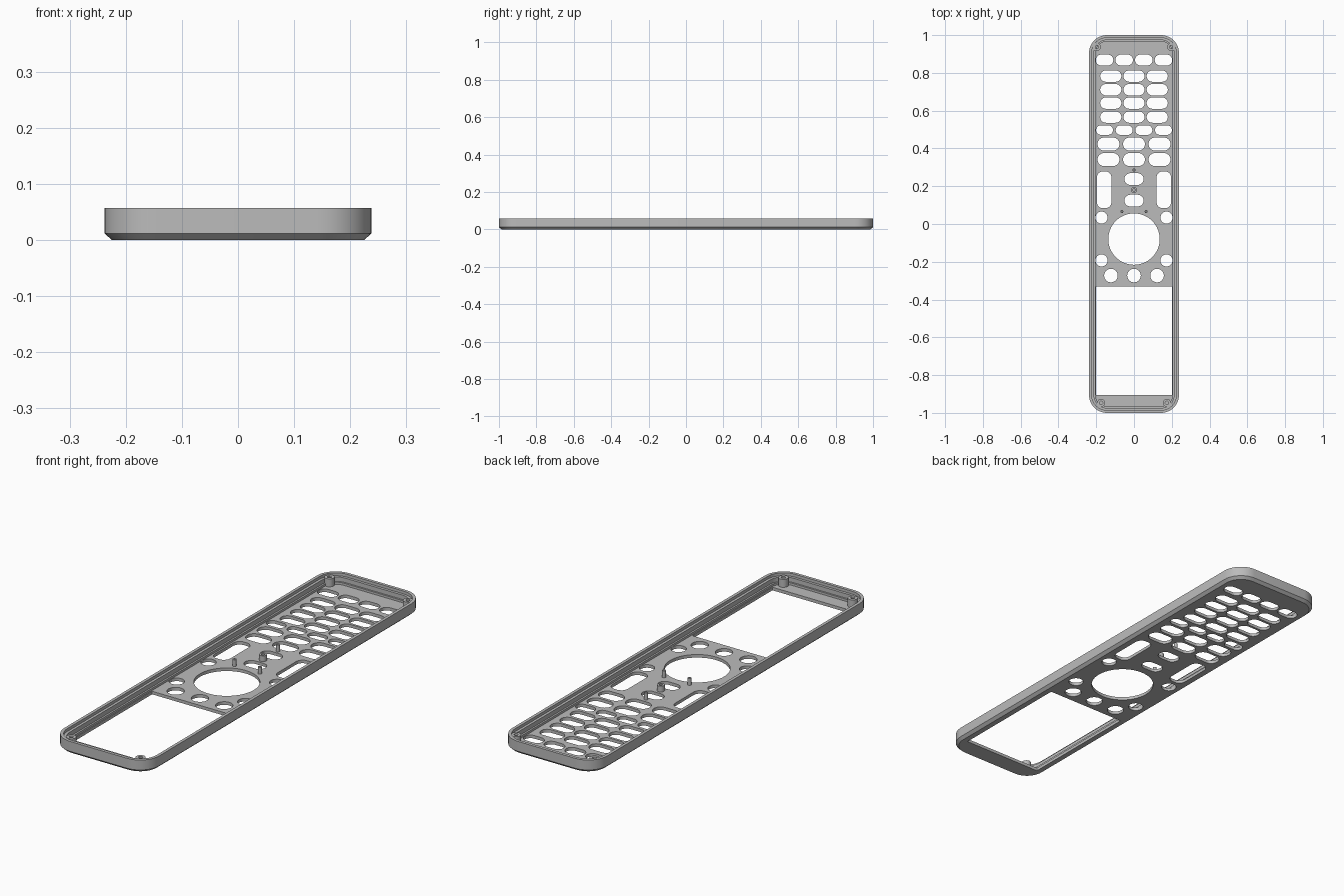
import bpy, bmesh, math

if "Cube" in bpy.data.objects:
    bpy.data.objects.remove(bpy.data.objects["Cube"])

grey = bpy.data.materials.new("plastic grey")
grey.diffuse_color = (0.5, 0.5, 0.5, 1)
grey.use_nodes = True
grey.node_tree.nodes["Principled BSDF"].inputs["Base Color"].default_value = grey.diffuse_color

HX, HY, H, FLOOR = 0.238, 1.0, 0.057, 0.014


def rounded(cx, cy, hx, hy, r, seg):
    """Outline of a rounded rectangle, counter-clockwise."""
    r = min(r, hx, hy)
    pts = []
    for sx, sy, a0 in ((1, 1, 0), (-1, 1, 90), (-1, -1, 180), (1, -1, 270)):
        for i in range(seg + 1):
            a = math.radians(a0 + 90 * i / seg)
            p = (cx + sx * (hx - r) + r * math.cos(a), cy + sy * (hy - r) + r * math.sin(a))
            if not pts or math.dist(p, pts[-1]) > 1e-5:
                pts.append(p)
    if math.dist(pts[0], pts[-1]) < 1e-5:
        pts.pop()
    return pts


def bridge(bm, rings, closed=False):
    n = len(rings[0])
    pairs = list(zip(rings, rings[1:])) + ([(rings[-1], rings[0])] if closed else [])
    for a, b in pairs:
        for i in range(n):
            bm.faces.new((a[i], a[(i + 1) % n], b[(i + 1) % n], b[i]))


def finish(name, bm):
    bmesh.ops.recalc_face_normals(bm, faces=bm.faces)
    me = bpy.data.meshes.new(name)
    bm.to_mesh(me)
    bm.free()
    me.materials.append(grey)
    ob = bpy.data.objects.new(name, me)
    bpy.context.collection.objects.link(ob)
    return ob


def smooth(ob):
    bpy.ops.object.select_all(action='DESELECT')
    ob.select_set(True)
    bpy.context.view_layer.objects.active = ob
    bpy.ops.object.shade_smooth_by_angle(angle=math.radians(30))


# Shell tray: chamfered outside, stepped inside (inset, height)
bm = bmesh.new()
rings = []
for inset, z in ((0.013, 0), (0, 0.012), (0, H), (0.014, H), (0.014, 0.044),
                 (0.026, 0.044), (0.026, 0.024), (0.034, 0.024), (0.034, FLOOR)):
    pts = rounded(0, 0, HX - inset, HY - inset, 0.095 - inset, 10)
    rings.append([bm.verts.new((x, y, z)) for x, y in pts])
bridge(bm, rings)
bm.faces.new(rings[0])
bm.faces.new(rings[-1])
shell = finish("shell", bm)

# Openings: (x, y, width, height, corner radius)
holes = [(0, -0.618, 0.4, 0.575, 0.002), (0, -0.08, 0.272, 0.272, 1)]
holes += [(x, 0.868, 0.093, 0.058, 1) for x in (-0.156, -0.052, 0.052, 0.156)]
holes += [(x, 0.497, 0.09, 0.05, 1) for x in (-0.156, -0.052, 0.052, 0.156)]
holes += [(x, y, 0.112, 0.06, 1) for x in (-0.123, 0, 0.123)
          for y in (0.783, 0.711, 0.64, 0.566)]
holes += [(x, y, 0.116, 0.069, 1) for x in (-0.135, 0, 0.135) for y in (0.423, 0.341)]
holes += [(0, y, 0.102, 0.062, 1) for y in (0.238, 0.124)]
holes += [(x, -0.273, 0.072, 0.072, 1) for x in (-0.122, 0, 0.122)]
for s in (-1, 1):
    holes.append((s * 0.158, 0.181, 0.077, 0.195, 0.032))
    holes += [(s * 0.172, y, 0.064, 0.064, 1) for y in (0.034, -0.193)]

bm = bmesh.new()
for x, y, w, h, r in holes:
    pts = rounded(x, y, w / 2, h / 2, r, 16 if w > 0.2 else 8)
    lo, hi = ([bm.verts.new((px, py, z)) for px, py in pts] for z in (-0.05, 0.1))
    bridge(bm, [lo, hi])
    bm.faces.new(lo)
    bm.faces.new(hi)
cutter = finish("opening_cutter", bm)

mod = shell.modifiers.new("openings", 'BOOLEAN')
mod.operation, mod.solver, mod.object = 'DIFFERENCE', 'EXACT', cutter
bpy.context.view_layer.update()
cut = bpy.data.meshes.new_from_object(shell.evaluated_get(bpy.context.evaluated_depsgraph_get()))
shell.modifiers.clear()
shell.data = cut
bpy.data.objects.remove(cutter)
smooth(shell)


# Hollow posts rising from the floor
def post(name, x, y, r, bore, top):
    bm = bmesh.new()
    rings = []
    for rad, z in ((r, FLOOR - 0.004), (r, top), (bore, top), (bore, FLOOR - 0.004)):
        rings.append([bm.verts.new((x + rad * math.cos(i * math.tau / 20),
                                    y + rad * math.sin(i * math.tau / 20), z))
                      for i in range(20)])
    bridge(bm, rings, closed=True)
    smooth(finish(name, bm))


for side, s in (("left", -1), ("right", 1)):
    post("back_screw_post_" + side, s * 0.197, 0.937, 0.021, 0.009, 0.05)
    post("front_screw_post_" + side, s * 0.174, -0.947, 0.021, 0.009, 0.05)
    post("board_pin_" + side, s * 0.064, 0.066, 0.008, 0.003, 0.045)
post("board_pin_back", 0, 0.286, 0.008, 0.003, 0.045)
post("board_screw_post", 0, 0.18, 0.016, 0.007, 0.04)
